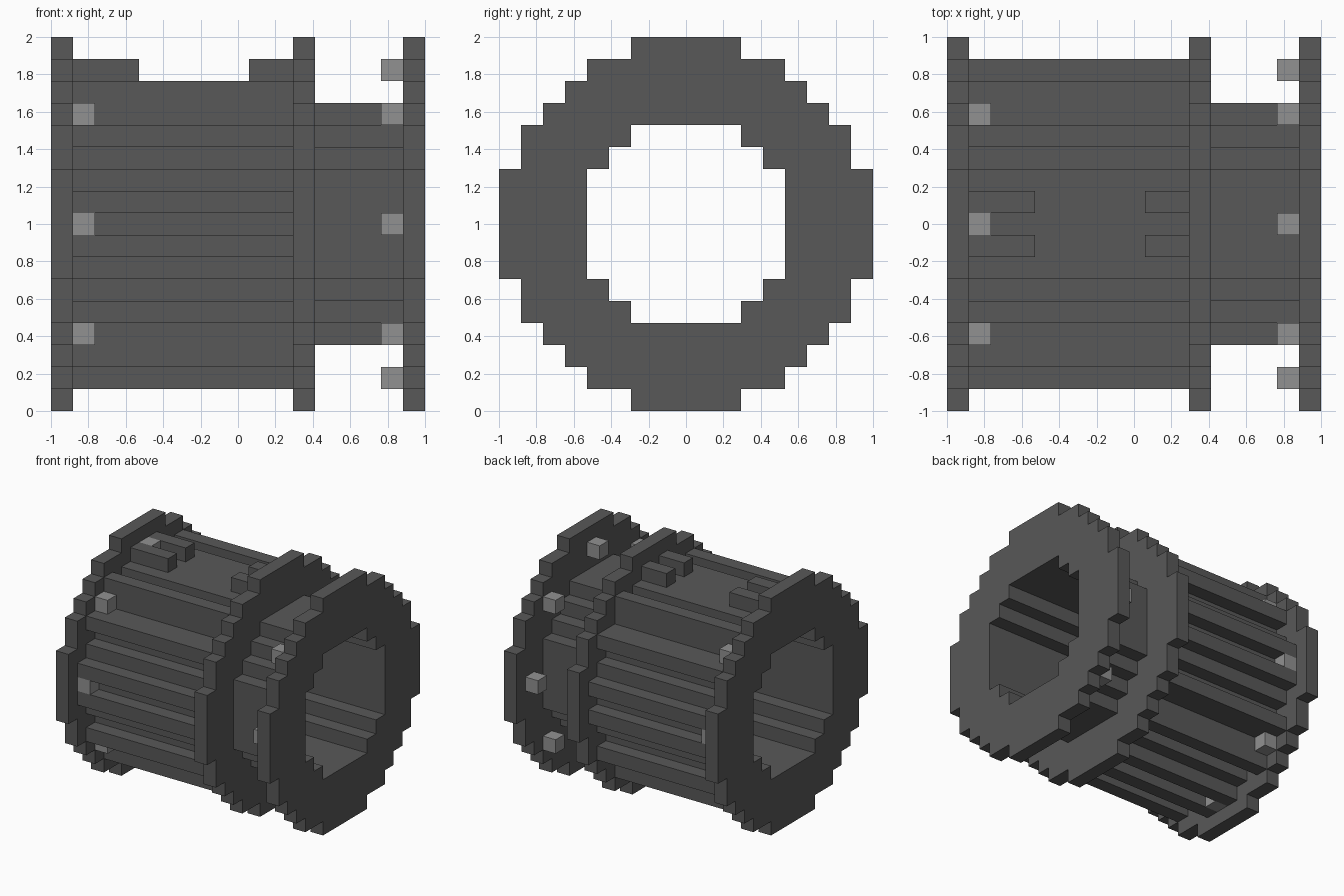
import bpy, bmesh
from mathutils import Vector

if "Cube" in bpy.data.objects:
    bpy.data.objects.remove(bpy.data.objects["Cube"], do_unlink=True)

U = 2 / 17  # one block; positions below are in blocks from the model's centre


def material(name, value):
    m = bpy.data.materials.new(name)
    m.use_nodes = True
    col = (value, value, value, 1)
    m.diffuse_color = col
    bsdf = m.node_tree.nodes["Principled BSDF"]
    bsdf.inputs["Base Color"].default_value = col
    bsdf.inputs["Roughness"].default_value = 0.8
    return m


DARK = material("dark grey", 0.098)
LIGHT = material("light grey", 0.283)


def finish(name, bm, mat):
    bmesh.ops.recalc_face_normals(bm, faces=bm.faces)
    for v in bm.verts:
        v.co = v.co * U + Vector((0, 0, 1))
    me = bpy.data.meshes.new(name)
    bm.to_mesh(me)
    bm.free()
    me.materials.append(mat)
    ob = bpy.data.objects.new(name, me)
    bpy.context.collection.objects.link(ob)
    return ob


def turn(p, n):
    """Rotate (y, z) by n quarter turns about the x axis."""
    y, z = p
    for _ in range(n % 4):
        y, z = -z, y
    return y, z


def ring(name, x0, x1, outer, inner):
    """Stepped ring: each quarter outline is repeated four times."""
    bm = bmesh.new()
    edges = []
    for quarter in (outer, inner):
        vs = [bm.verts.new((x0, *turn(p, n))) for n in range(4) for p in quarter]
        edges += [bm.edges.new((vs[i - 1], vs[i])) for i in range(len(vs))]
    bmesh.ops.triangle_fill(bm, use_beauty=True, edges=edges, normal=(1, 0, 0))
    ext = bmesh.ops.extrude_face_region(bm, geom=bm.faces[:])
    moved = [g for g in ext["geom"] if isinstance(g, bmesh.types.BMVert)]
    bmesh.ops.translate(bm, verts=moved, vec=(x1 - x0, 0, 0))
    return finish(name, bm, DARK)


def boxes(name, items, mat):
    """One object from boxes given as (x0, x1, y0, y1, z0, z1)."""
    bm = bmesh.new()
    for x0, x1, y0, y1, z0, z1 in items:
        vs = bmesh.ops.create_cube(bm, size=1)["verts"]
        for v in vs:
            v.co = (x0 if v.co.x < 0 else x1, y0 if v.co.y < 0 else y1, z0 if v.co.z < 0 else z1)
    return finish(name, bm, mat)


def turned(x0, x1, y0, y1, z0, z1, n):
    a, b = turn((y0, z0), n), turn((y1, z1), n)
    return (x0, x1, min(a[0], b[0]), max(a[0], b[0]), min(a[1], b[1]), max(a[1], b[1]))


# Quarter outlines
BORE = [(4.5, 2.5), (3.5, 2.5), (3.5, 3.5), (2.5, 3.5), (2.5, 4.5)]
FLANGE = [(8.5, 2.5), (7.5, 2.5), (7.5, 4.5), (6.5, 4.5), (6.5, 5.5), (5.5, 5.5),
          (5.5, 6.5), (4.5, 6.5), (4.5, 7.5), (2.5, 7.5), (2.5, 8.5)]
BARREL = [(6.5, 2.5), (5.5, 2.5), (5.5, 3.5), (6.5, 3.5), (6.5, 4.5), (4.5, 4.5),
          (4.5, 6.5), (3.5, 6.5), (3.5, 5.5), (2.5, 5.5), (2.5, 6.5)]

# Flanges and ribbed barrel
ring("end_flange_right", -8.5, -7.5, FLANGE, BORE)
ring("middle_flange", 2.5, 3.5, FLANGE, BORE)
ring("end_flange_left", 7.5, 8.5, FLANGE, BORE)
ring("barrel", -7.5, 2.5, BARREL, BORE)

# Thin neck: four walls with stepped corners
neck = []
for n in range(4):
    neck.append(turned(3.5, 7.5, 4.5, 5.5, -2.5, 2.5, n))
    neck.append(turned(3.5, 7.5, 3.5, 4.5, 2.5, 3.5, n))
    neck.append(turned(3.5, 7.5, 2.5, 3.5, 3.5, 4.5, n))
boxes("neck", neck, DARK)

# Paired ribs on each side; the top pair is cut away in the middle
for n, side in enumerate(("back", "top", "front", "bottom")):
    spans = [(-7.5, -4.5), (0.5, 2.5)] if side == "top" else [(-7.5, 2.5)]
    boxes("ribs_" + side, [turned(a, b, 6.5, 7.5, c - 0.5, c + 0.5, n)
                           for a, b in spans for c in (-1, 1)], DARK)

# Light studs around the inner faces of both end flanges
for name, x in (("studs_right", -7), ("studs_left", 7)):
    boxes(name, [turned(x - 0.5, x + 0.5, y - 0.5, y + 0.5, z - 0.5, z + 0.5, n)
                 for n in range(4) for y, z in ((7, 0), (5, 5))], LIGHT)
